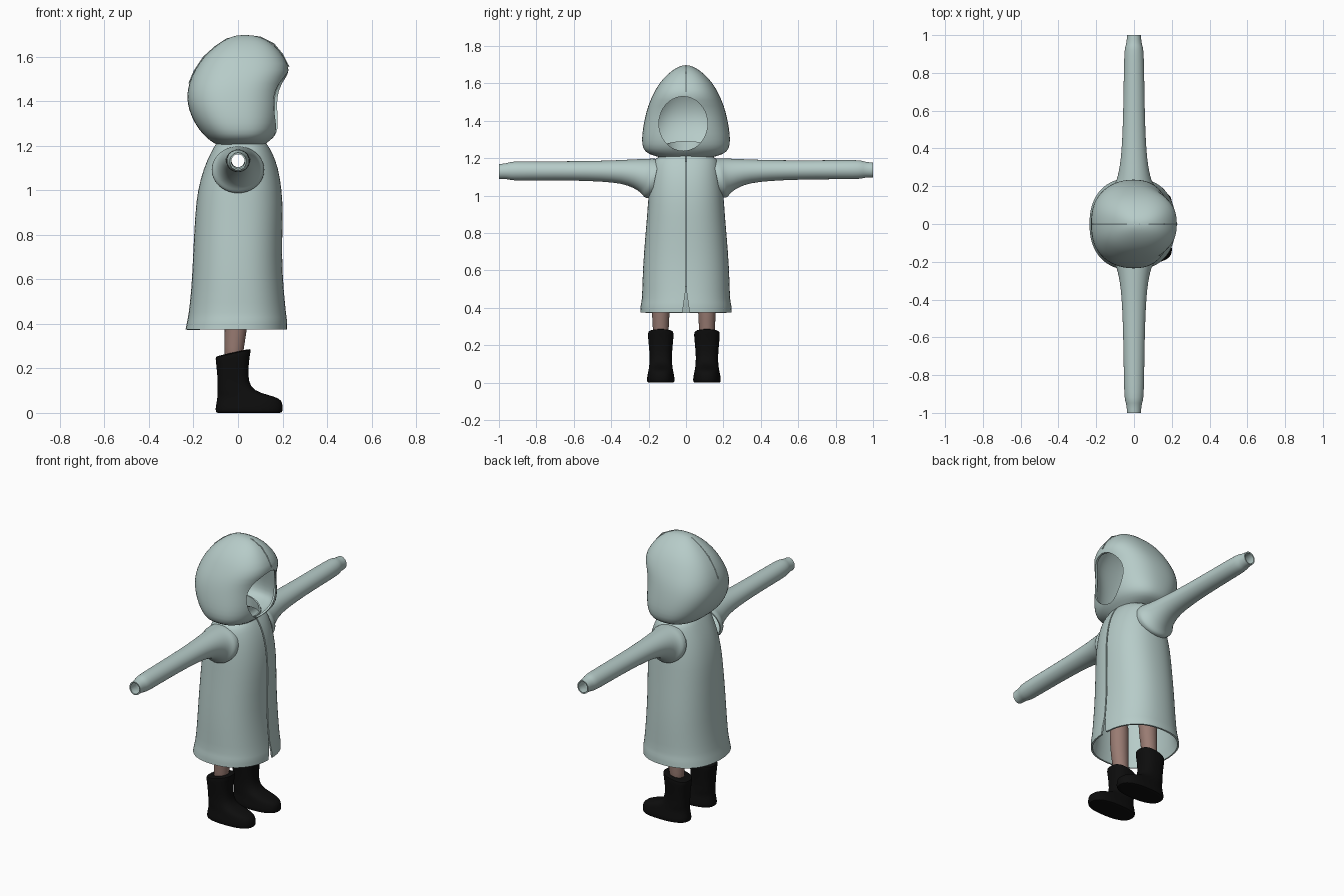
import bpy, bmesh, math
from mathutils import Vector

cube = bpy.data.objects.get("Cube")
if cube:
    bpy.data.objects.remove(cube, do_unlink=True)


def material(name, rgb, roughness):
    mat = bpy.data.materials.new(name)
    mat.use_nodes = True
    mat.diffuse_color = (*rgb, 1)
    shader = mat.node_tree.nodes["Principled BSDF"]
    shader.inputs["Base Color"].default_value = (*rgb, 1)
    shader.inputs["Roughness"].default_value = roughness
    return mat


cloth = material("pale sage cloth", (0.47, 0.6, 0.58), 0.8)
skin = material("brown skin", (0.32, 0.2, 0.17), 0.7)
rubber = material("black rubber", (0.004, 0.004, 0.004), 0.7)


def upright(a, b, h):
    return Vector((a, b, h))


def make_object(name, bm, mat):
    bmesh.ops.recalc_face_normals(bm, faces=bm.faces)
    mesh = bpy.data.meshes.new(name)
    bm.to_mesh(mesh)
    bm.free()
    obj = bpy.data.objects.new(name, mesh)
    bpy.context.collection.objects.link(obj)
    if mat:
        mesh.materials.append(mat)
    return obj


def select(obj):
    bpy.ops.object.select_all(action="DESELECT")
    obj.select_set(True)
    bpy.context.view_layer.objects.active = obj


def apply_modifier(obj, kind, **settings):
    mod = obj.modifiers.new(kind.title(), kind)
    for key, value in settings.items():
        setattr(mod, key, value)
    select(obj)
    bpy.ops.object.modifier_apply(modifier=mod.name)


def smooth(obj):
    select(obj)
    bpy.ops.object.shade_smooth_by_angle(angle=math.radians(40))


def loft(name, rings, mat, place=upright, power=2.0, caps="", thickness=0, segments=32):
    """Skin rounded rings given as (height, a_min, a_max, b_radius, tilt)."""
    bm = bmesh.new()
    loops = []
    for h, a0, a1, rb, *tilt in rings:
        mid, ra = (a0 + a1) / 2, (a1 - a0) / 2
        loop = []
        for i in range(segments):
            t = math.tau * i / segments
            c, s = math.cos(t), math.sin(t)
            a = ra * math.copysign(abs(c) ** (2 / power), c)
            b = rb * math.copysign(abs(s) ** (2 / power), s)
            lean = tilt[0] * a if tilt else 0
            loop.append(bm.verts.new(place(mid + a, b, h + lean)))
        loops.append(loop)
    for low, high in zip(loops, loops[1:]):
        for i in range(segments):
            j = (i + 1) % segments
            bm.faces.new((low[i], low[j], high[j], high[i]))
    if "start" in caps:
        bm.faces.new(loops[0])
    if "end" in caps:
        bm.faces.new(loops[-1])
    obj = make_object(name, bm, mat)
    apply_modifier(obj, "SUBSURF", levels=1)
    if thickness:
        apply_modifier(obj, "SOLIDIFY", thickness=thickness, offset=-1)
    smooth(obj)
    return obj


def cut(obj, outline, start, end, place):
    """Cut a prism with the given outline through an object."""
    bm = bmesh.new()
    face = bm.faces.new([bm.verts.new(place(a, b, start)) for a, b in outline])
    result = bmesh.ops.extrude_face_region(bm, geom=[face])
    top = [v for v in result["geom"] if isinstance(v, bmesh.types.BMVert)]
    shift = place(0, 0, end) - place(0, 0, start)
    bmesh.ops.translate(bm, verts=top, vec=shift)
    cutter = make_object("cutter", bm, None)
    cutter.hide_render = True
    apply_modifier(obj, "BOOLEAN", object=cutter, operation="DIFFERENCE", solver="EXACT")
    bpy.data.objects.remove(cutter, do_unlink=True)
    smooth(obj)


def ellipse(ca, cb, ra, rb, count=40):
    turn = [math.tau * i / count for i in range(count)]
    return [(ca + ra * math.cos(t), cb + rb * math.sin(t)) for t in turn]


def along_x(a, b, h):
    return Vector((h, a, b))


def along_y(a, b, h):
    return Vector((b, h, a))


# Coat body with hem flare, open at the neck and the bottom
coat = loft("coat_body", [
    (0.375, -0.237, 0.222, 0.246), (0.42, -0.228, 0.222, 0.244),
    (0.435, -0.224, 0.218, 0.236), (0.55, -0.21, 0.206, 0.234),
    (0.7, -0.203, 0.197, 0.226), (0.9, -0.193, 0.203, 0.208),
    (1.0, -0.182, 0.198, 0.202), (1.1, -0.155, 0.182, 0.19),
    (1.17, -0.122, 0.155, 0.178), (1.2, -0.105, 0.135, 0.165),
    (1.215, -0.095, 0.125, 0.13)], cloth, power=2.3, thickness=0.01)
cut(coat, ellipse(1.09, 0, 0.095, 0.105), -0.5, 0.5, along_y)

# Front opening: a narrow slit that spreads at the hem
slit = [(-0.004, 1.3), (-0.004, 0.48), (-0.03, 0.3), (0.03, 0.3), (0.004, 0.48), (0.004, 1.3)]
cut(coat, slit, 0.08, 0.4, along_x)

# Placket strip behind the slit
loft("front_placket", [
    (0.5, 0.182, 0.186, 0.014), (0.7, 0.176, 0.18, 0.014), (0.9, 0.184, 0.188, 0.014),
    (1.0, 0.179, 0.183, 0.014), (1.1, 0.163, 0.167, 0.014),
    (1.19, 0.12, 0.124, 0.014)], cloth, caps="start end", segments=8)

# Hood shell, wide at the cheeks with a forward peak
hood = loft("hood", [
    (1.205, -0.095, 0.12, 0.14), (1.222, -0.125, 0.142, 0.205),
    (1.25, -0.158, 0.175, 0.232), (1.3, -0.195, 0.19, 0.238),
    (1.36, -0.222, 0.195, 0.231), (1.42, -0.232, 0.197, 0.22),
    (1.48, -0.222, 0.207, 0.204), (1.54, -0.197, 0.238, 0.178),
    (1.6, -0.155, 0.208, 0.145), (1.65, -0.1, 0.168, 0.1),
    (1.685, -0.045, 0.115, 0.052), (1.698, 0, 0.06, 0.015)],
    cloth, power=2.4, caps="end", thickness=0.012)
cut(hood, ellipse(-0.015, 1.385, 0.13, 0.145), 0.06, 0.5, along_x)

# Raised centre seam over the hood
seam = bpy.data.curves.new("hood_seam", "CURVE")
seam.dimensions = "3D"
seam.bevel_depth = 0.003
points = [(0.228, 1.555), (0.2, 1.61), (0.16, 1.658), (0.1, 1.688), (0.03, 1.695),
          (-0.05, 1.68), (-0.1, 1.647), (-0.155, 1.598), (-0.197, 1.535), (-0.22, 1.48)]
spline = seam.splines.new("POLY")
spline.points.add(len(points) - 1)
for point, (x, z) in zip(spline.points, points):
    point.co = (x, 0, z, 1)
seam.materials.append(cloth)
bpy.context.collection.objects.link(bpy.data.objects.new("hood_seam", seam))

# Inner collar, higher at the nape
loft("inner_collar", [
    (1.2, -0.09, 0.115, 0.125, -0.05), (1.23, -0.095, 0.115, 0.122, -0.2),
    (1.26, -0.1, 0.115, 0.12, -0.3)], cloth, thickness=0.008)

# Sleeves, boots and legs, one per side
for side, label, lift, leg_y in ((1, "left", 0.005, 0.112), (-1, "right", -0.003, -0.135)):
    def sleeve_place(a, b, h):
        return Vector((b, side * h, a + lift * min(1, h)))

    loft(label + "_sleeve", [
        (0.165, 0.99, 1.197, 0.118, -0.2), (0.192, 0.985, 1.199, 0.12, -0.2),
        (0.206, 0.995, 1.199, 0.108, -0.2), (0.225, 1.015, 1.198, 0.094, -0.15),
        (0.27, 1.042, 1.196, 0.082, -0.1), (0.34, 1.066, 1.192, 0.07),
        (0.45, 1.077, 1.188, 0.062), (0.6, 1.083, 1.186, 0.057),
        (0.8, 1.084, 1.186, 0.054), (0.9, 1.083, 1.186, 0.052),
        (0.94, 1.086, 1.184, 0.047), (0.955, 1.092, 1.176, 0.04),
        (1.0, 1.092, 1.172, 0.037)], cloth, place=sleeve_place, thickness=0.007)

    def leg_place(a, b, h):
        return Vector((a, leg_y + b, h))

    loft(label + "_leg", [
        (0.2, -0.06, 0.02, 0.04), (0.3, -0.062, 0.026, 0.043),
        (0.37, -0.06, 0.042, 0.048), (0.5, -0.06, 0.05, 0.052),
        (0.6, -0.06, 0.05, 0.054)], skin, place=leg_place, caps="start end", segments=20)
    loft(label + "_boot", [
        (0.0, -0.09, 0.185, 0.06), (0.0, -0.1, 0.199, 0.073),
        (0.02, -0.102, 0.202, 0.075), (0.045, -0.097, 0.2, 0.07),
        (0.066, -0.094, 0.188, 0.066), (0.082, -0.092, 0.13, 0.063),
        (0.1, -0.092, 0.07, 0.061), (0.14, -0.091, 0.047, 0.059),
        (0.2, -0.096, 0.046, 0.064), (0.25, -0.1, 0.054, 0.069, 0.2),
        (0.27, -0.102, 0.06, 0.069, 0.22), (0.272, -0.085, 0.045, 0.056, 0.22)],
        rubber, place=leg_place, power=2.5, caps="start end")
